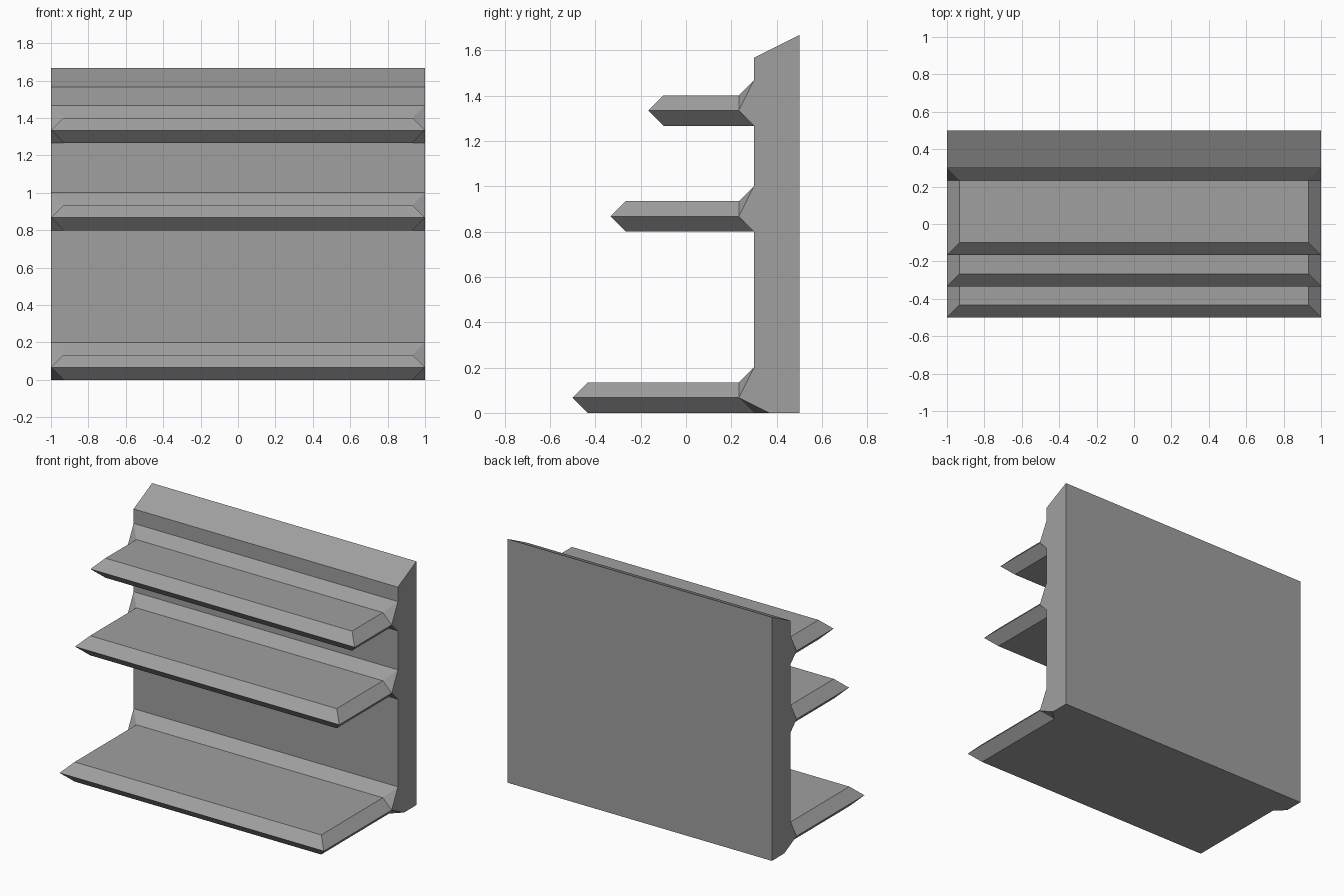
import bpy
import bmesh

cube = bpy.data.objects.get("Cube")
if cube:
    bpy.data.objects.remove(cube, do_unlink=True)

grey = bpy.data.materials.new("plain grey")
grey.use_nodes = True
grey.diffuse_color = (0.35, 0.35, 0.35, 1)
grey.node_tree.nodes["Principled BSDF"].inputs["Base Color"].default_value = grey.diffuse_color

HALF = 1.0        # half width
BEVEL = 0.067     # size of every chamfer
WALL_Y = 0.3      # front of the wall
BACK_Y = 0.5


def make_prism(name, rails, ends):
    """Flat-faced solid from mirrored rails (x, y, z); ends index the side faces."""
    bm = bmesh.new()
    right = [bm.verts.new((-x, y, z)) for x, y, z in rails]
    left = [bm.verts.new(p) for p in rails]
    for face in ends:
        bm.faces.new([right[i] for i in face])
        bm.faces.new([left[i] for i in reversed(face)])
    return bm, right, left


def finish(name, bm):
    bmesh.ops.recalc_face_normals(bm, faces=bm.faces)
    mesh = bpy.data.meshes.new(name)
    bm.to_mesh(mesh)
    bm.free()
    mesh.materials.append(grey)
    obj = bpy.data.objects.new(name, mesh)
    bpy.context.collection.objects.link(obj)


def bridge(bm, right, left, loop):
    """Full-width faces between neighbouring rails of a closed loop."""
    for a, b in zip(loop, loop[1:] + loop[:1]):
        bm.faces.new((right[a], right[b], left[b], left[a]))


def make_wall():
    # Sloped top, and a front foot that mates with the lowest shelf
    profile = [(BACK_Y, 0), (BACK_Y, 1.667), (WALL_Y, 1.567),
               (WALL_Y, 3 * BEVEL), (WALL_Y + BEVEL, 0)]
    rails = [(HALF, y, z) for y, z in profile]
    loop = list(range(len(rails)))
    bm, right, left = make_prism("back_wall", rails, [loop])
    bridge(bm, right, left, loop)
    finish("back_wall", bm)


def make_shelf(name, front, base, heel):
    inner = HALF - BEVEL
    tip = WALL_Y - BEVEL
    mid, top = base + BEVEL, base + 2 * BEVEL
    rails = [
        (HALF, WALL_Y, top + BEVEL),      # 0 fillet top on the wall
        (inner, tip, top),                # 1 shelf top, back
        (inner, front + BEVEL, top),      # 2 shelf top, front
        (HALF, front, mid),               # 3 ridge, front
        (inner, front + BEVEL, base),     # 4 underside, front
        (inner, WALL_Y, base),            # 5 underside, back
        (HALF, heel, base),               # 6 heel on the wall
        (HALF, tip, mid),                 # 7 ridge, back
    ]
    # Cheek, fillet end, upper and lower side chamfers, heel corner
    ends = [(0, 7, 6), (0, 1, 7), (1, 2, 3, 7), (3, 4, 5, 7), (5, 6, 7)]
    bm, right, left = make_prism(name, rails, ends)
    bridge(bm, right, left, [0, 1, 2, 3, 4, 5])
    # Replace the closing strip with the heel and the hidden mating face
    bm.faces.remove(bm.faces.get((right[5], right[0], left[0], left[5])))
    bm.faces.new((right[0], right[6], left[6], left[0]))
    bm.faces.new((right[5], right[6], left[6], left[5]))
    finish(name, bm)


make_wall()
make_shelf("lower_shelf", -0.5, 0.0, WALL_Y + BEVEL)
make_shelf("middle_shelf", -0.333, 0.8, WALL_Y)
make_shelf("upper_shelf", -0.167, 1.267, WALL_Y)
